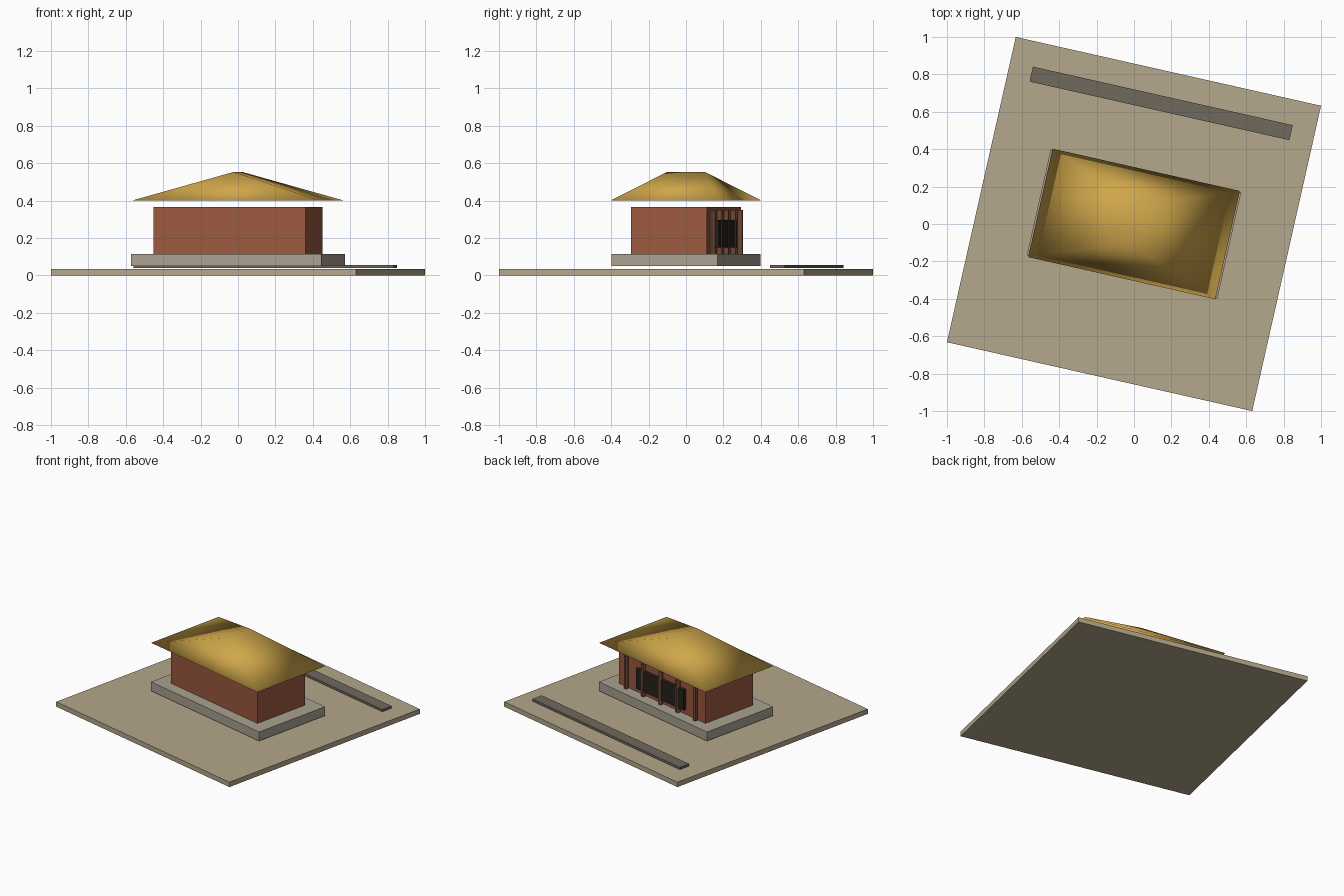
import bpy
import math
from mathutils import Matrix

if "Cube" in bpy.data.objects:
    bpy.data.objects.remove(bpy.data.objects["Cube"])

TURN = Matrix.Rotation(math.radians(-12.7), 4, 'Z')  # whole site is turned


def paint(obj, name, color):
    mat = bpy.data.materials.get(name) or bpy.data.materials.new(name)
    mat.diffuse_color = (*color, 1)
    mat.use_nodes = True
    mat.node_tree.nodes["Principled BSDF"].inputs["Base Color"].default_value = mat.diffuse_color
    obj.data.materials.append(mat)


def box(name, cx, cy, hx, hy, z0, z1, mat, color):
    bpy.ops.mesh.primitive_cube_add(size=2)
    obj = bpy.context.object
    obj.name = name
    obj.data.transform(TURN @ Matrix.Translation((cx, cy, (z0 + z1) / 2))
                       @ Matrix.Diagonal((hx, hy, (z1 - z0) / 2, 1)))
    paint(obj, mat, color)
    return obj


# Ground slab, path, plinth and walls
box("ground", 0, 0, 0.8366, 0.8366, 0, 0.035, "earth", (0.46, 0.39, 0.26))
box("path", 0, 0.661, 0.712, 0.041, 0.04, 0.056, "paving", (0.16, 0.14, 0.11))
box("plinth", 0, 0, 0.522, 0.290, 0.05, 0.115, "stone", (0.40, 0.36, 0.28))
box("walls", 0, 0, 0.417, 0.2085, 0.115, 0.365, "brick", (0.33, 0.10, 0.05))

# Dark window panel on the back wall
box("window_panel", 0, 0.216, 0.23, 0.0155, 0.15, 0.295, "dark_wood", (0.02, 0.015, 0.012))

# Row of columns along the back wall
for i in range(5):
    bpy.ops.mesh.primitive_cylinder_add(vertices=12, radius=0.015, depth=0.235)
    col = bpy.context.object
    col.name = f"column_{i + 1}"
    col.data.transform(TURN @ Matrix.Translation(((i - 2) * 0.1667, 0.222, 0.2325)))
    bpy.ops.object.shade_smooth_by_angle()
    paint(col, "wood", (0.16, 0.065, 0.035))

# Hipped roof with a short ridge across the building, softly shaded
hx, hy, ridge = 0.513, 0.297, 0.103
verts = [(-hx, -hy, 0.4), (hx, -hy, 0.4), (hx, hy, 0.4), (-hx, hy, 0.4),
         (0, -ridge, 0.553), (0, ridge, 0.553)]
faces = [(0, 3, 2), (0, 2, 1), (0, 1, 4), (1, 2, 5, 4), (2, 3, 5), (3, 0, 4, 5)]
mesh = bpy.data.meshes.new("roof")
mesh.from_pydata(verts, [], faces)
mesh.transform(TURN)
mesh.shade_smooth()
roof = bpy.data.objects.new("roof", mesh)
bpy.context.collection.objects.link(roof)
paint(roof, "thatch", (0.62, 0.38, 0.07))
